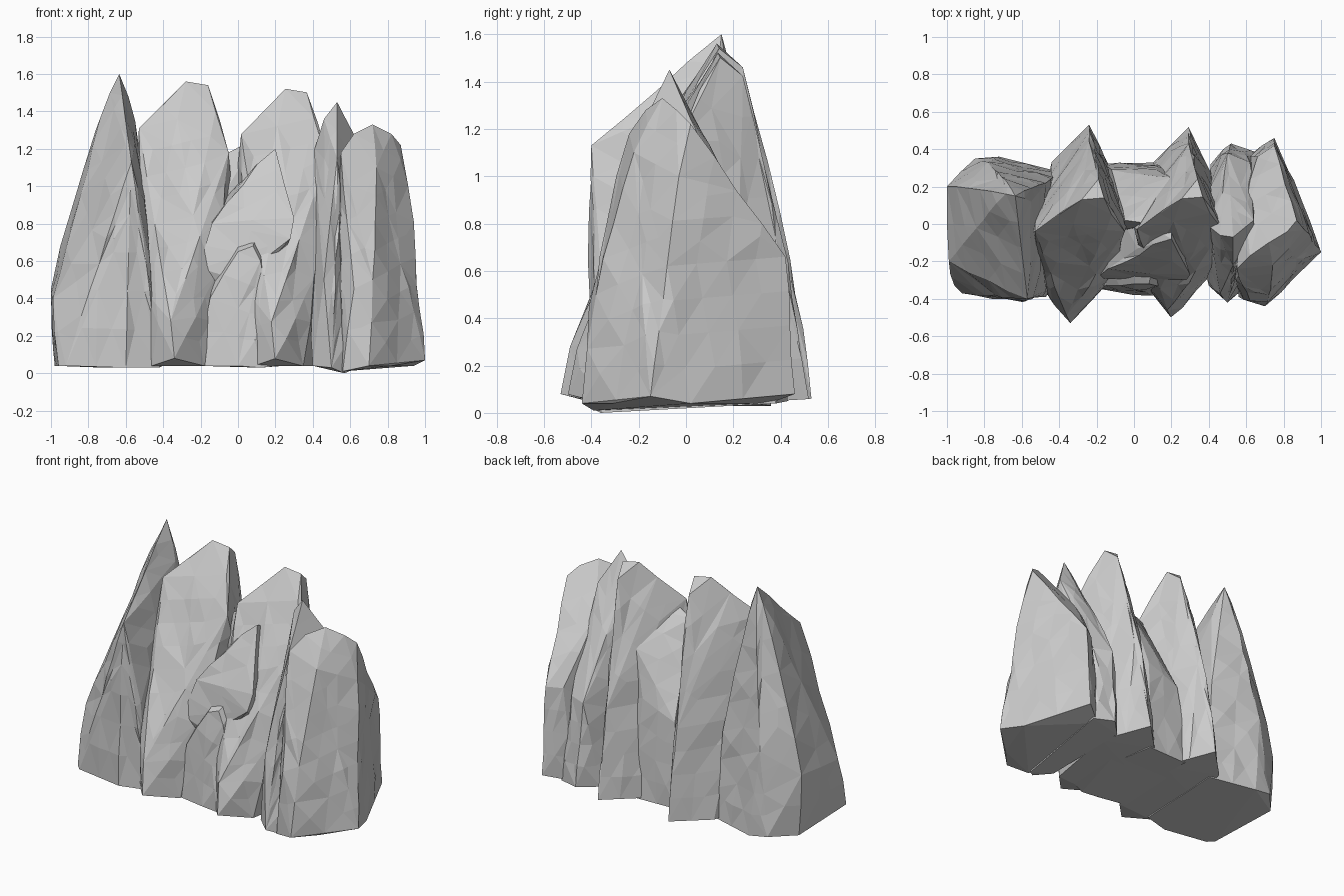
import bpy, bmesh, random

random.seed(4)


def rock(name, points, move=(0, 0, 0), scale=(1, 1, 1), rough=0.012):
    """Faceted rock: convex hull of corner points, long edges split, new points jittered."""
    bm = bmesh.new()
    for p in points:
        bm.verts.new([a * s + m for a, s, m in zip(p, scale, move)])
    hull = bmesh.ops.convex_hull(bm, input=bm.verts[:])
    junk = [g for g in hull["geom_interior"] + hull["geom_unused"] if isinstance(g, bmesh.types.BMVert)]
    bmesh.ops.delete(bm, geom=list(set(junk)), context="VERTS")
    for step in range(3):
        corners = {tuple(v.co) for v in bm.verts}
        long_edges = [e for e in bm.edges if e.calc_length() > 0.25]
        bmesh.ops.subdivide_edges(bm, edges=long_edges, cuts=1)
        bmesh.ops.triangulate(bm, faces=bm.faces[:], quad_method="SHORT_EDGE")
        bm.normal_update()
        for v in bm.verts:
            if tuple(v.co) not in corners and v.co.z > 0.1:
                v.co += v.normal * random.uniform(-rough * 0.6, rough)
    for v in bm.verts:
        v.co.x = max(-1, min(1, v.co.x))
        v.co.z = max(0, v.co.z)
    bmesh.ops.recalc_face_normals(bm, faces=bm.faces[:])
    mesh = bpy.data.meshes.new(name)
    bm.to_mesh(mesh)
    bm.free()
    obj = bpy.data.objects.new(name, mesh)
    bpy.context.collection.objects.link(obj)
    return obj


# Left rock with the highest peak
left = rock("left_peak_rock", [
    (-0.96, -0.33, 0.04), (-0.92, -0.37, 0.04), (-0.98, 0.2, 0.04), (-0.85, 0.35, 0.05),
    (-0.72, 0.36, 0.03), (-0.4, 0.28, 0.04), (-0.42, -0.36, 0.03), (-0.6, -0.41, 0.03),
    (-1.0, 0.2, 0.45), (-0.99, -0.2, 0.4), (-0.95, 0.2, 0.68), (-0.8, 0.17, 1.08),
    (-0.57, -0.4, 1.13), (-0.58, -0.41, 0.85), (-0.47, -0.36, 0.6), (-0.78, 0.33, 0.6),
    (-0.685, 0.16, 1.5), (-0.635, 0.15, 1.6), (-0.55, 0.12, 1.35), (-0.47, 0.22, 0.8)])

# Two matching leaning slabs in the middle
slab = [
    (-0.34, -0.53, 0.08), (-0.46, -0.38, 0.04), (-0.52, 0.0, 0.04), (-0.44, 0.33, 0.05),
    (-0.24, 0.53, 0.06), (-0.08, 0.2, 0.04), (-0.18, -0.36, 0.04),
    (-0.5, -0.32, 0.45), (-0.36, -0.49, 0.28), (-0.12, -0.27, 0.52), (-0.24, 0.44, 0.65),
    (-0.53, -0.04, 1.31), (-0.45, 0.0, 1.35), (-0.38, 0.07, 1.46), (-0.28, 0.13, 1.56),
    (-0.16, 0.14, 1.54), (-0.12, 0.05, 1.4), (-0.05, -0.04, 1.18), (-0.19, 0.24, 1.46)]
slab_left = rock("middle_left_slab", slab)
slab_right = rock("middle_right_slab", slab, move=(0.52, 0.01, 0.0), scale=(0.95, 0.96, 0.975))

# Low boulder and leaning wedge between the slabs
boulder = rock("front_boulder", [
    (-0.22, -0.34, 0.04), (0.0, -0.38, 0.04), (0.12, -0.38, 0.03), (0.22, -0.34, 0.04),
    (-0.2, 0.1, 0.04), (0.25, 0.1, 0.04), (-0.15, -0.33, 0.4), (0.0, -0.32, 0.65),
    (0.08, -0.32, 0.68), (0.12, -0.33, 0.6), (0.0, 0.05, 0.85), (0.15, 0.05, 0.85)])
wedge = rock("centre_wedge", [
    (-0.2, -0.29, 0.56), (-0.14, -0.24, 0.8), (0.02, -0.13, 1.02), (0.2, -0.08, 1.2),
    (0.205, -0.2, 0.97), (0.3, -0.27, 0.83), (0.28, -0.3, 0.72), (0.0, -0.3, 0.5),
    (0.2, 0.1, 1.1), (-0.1, 0.1, 0.9), (0.1, 0.1, 0.4), (-0.12, -0.2, 0.3)])

# Block filling the gap at the back
filler = rock("back_filler_rock", [
    (-0.16, 0.32, 0.04), (0.14, 0.33, 0.04), (0.2, 0.0, 0.04), (-0.15, 0.0, 0.04),
    (-0.12, 0.29, 0.6), (0.12, 0.29, 0.7), (0.2, 0.25, 1.0), (-0.05, -0.03, 1.0),
    (-0.05, 0.02, 1.18), (0.1, 0.0, 1.26), (0.2, 0.1, 1.22)])

# Narrow spike beside the right block
spike = rock("right_spike", [
    (0.4, -0.33, 0.04), (0.5, -0.42, 0.03), (0.57, -0.36, 0.0), (0.66, 0.38, 0.04),
    (0.52, 0.43, 0.05), (0.41, 0.32, 0.04), (0.46, -0.37, 0.5), (0.41, 0.2, 0.7),
    (0.5, 0.38, 0.6), (0.62, 0.33, 0.6), (0.41, -0.02, 1.2), (0.46, -0.06, 1.36),
    (0.53, -0.07, 1.45), (0.64, 0.02, 1.24), (0.49, -0.22, 0.95), (0.53, -0.22, 1.15)])

# Broad right block with its sloping back
block = rock("right_block", [
    (0.56, -0.39, 0.01), (0.7, -0.44, 0.04), (0.82, -0.31, 0.04), (1.0, -0.15, 0.07),
    (0.94, 0.02, 0.04), (0.75, 0.46, 0.08), (0.6, 0.35, 0.04), (0.5, 0.0, 0.04),
    (0.62, -0.41, 0.45), (0.72, -0.38, 0.5), (0.55, -0.24, 1.18), (0.62, -0.17, 1.28),
    (0.72, -0.1, 1.33), (0.82, -0.04, 1.28), (0.87, 0.02, 1.22), (0.91, -0.03, 1.0),
    (0.95, -0.08, 0.62), (0.75, 0.42, 0.66), (0.66, 0.36, 0.65), (0.74, -0.22, 1.1), (0.6, 0.1, 1.05)])

# Fuse everything into one continuous rock surface
parts = [slab_left, slab_right, boulder, wedge, filler, spike, block]
for part in parts:
    union = left.modifiers.new("join_" + part.name, "BOOLEAN")
    union.operation = "UNION"
    union.solver = "EXACT"
    union.object = part
fused = bpy.data.meshes.new_from_object(left.evaluated_get(bpy.context.evaluated_depsgraph_get()))
left.modifiers.clear()
left.data = fused
left.name = fused.name = "rock_cluster"
for part in parts:
    bpy.data.objects.remove(part)
